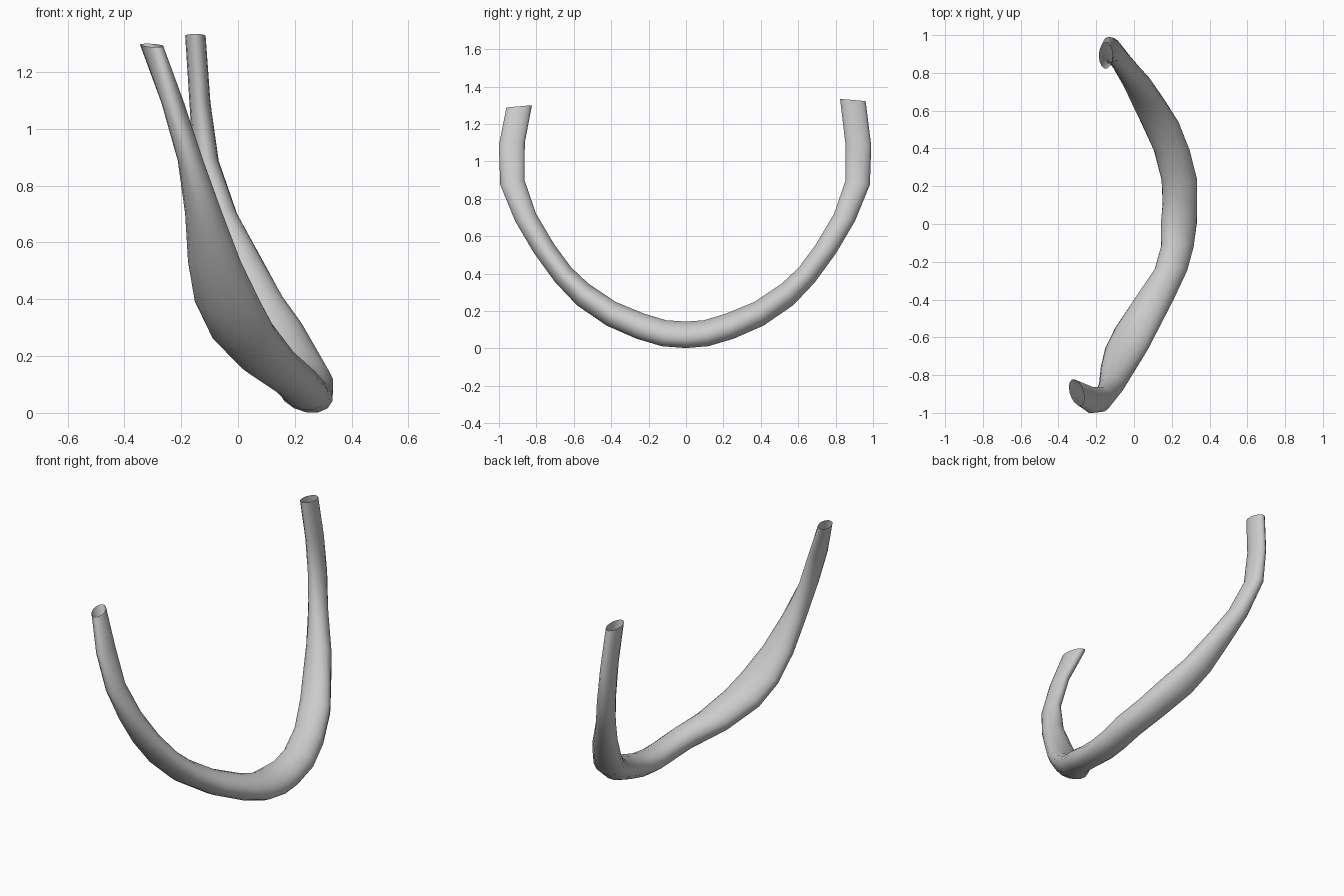
import bpy
import bmesh
import math

SIDES = 14

# Side profile of one arm, from the bottom to the tip:
# outer edge (y, z) and inner edge (y, z)
PROFILE = [
    ((.00, .00), (.00, .145)),
    ((.125, .01), (.10, .152)),
    ((.26, .05), (.22, .188)),
    ((.42, .12), (.37, .25)),
    ((.58, .23), (.515, .347)),
    ((.695, .352), (.607, .433)),
    ((.81, .51), (.697, .555)),
    ((.91, .68), (.795, .72)),
    ((.99, .875), (.857, .90)),
    ((.997, 1.085), (.855, 1.10)),
    ((.962, 1.305), (.822, 1.317)),
]

# Sideways sweep of each arm: centre x and half width, from bottom to tip
FRONT = [(.237, .097), (.23, .088), (.195, .088), (.105, .105), (.015, .116),
         (-.037, .115), (-.083, .093), (-.12, .066), (-.167, .045),
         (-.23, .04), (-.304, .041)]
BACK = [(.237, .097), (.243, .093), (.24, .095), (.20, .095), (.135, .10),
        (.075, .09), (.015, .074), (-.058, .055), (-.113, .045),
        (-.134, .037), (-.15, .036)]


def stations(sweep, sign):
    """Return (outer, inner, x, half width, lean) for each ring of one arm."""
    rings = []
    last = len(PROFILE) - 1
    for i, ((outer, inner), (x, half)) in enumerate(zip(PROFILE, sweep)):
        rise = sign * .017 if i == last else 0
        shift = -.005 if 0 < i < last else 0
        edges = [(sign * y + shift, z + rise) for y, z in (outer, inner)]
        # the section leans a little at the bottom and at the front tip
        lean = math.radians(15) * max(0, 1 - i / 4)
        if i == last and sign < 0:
            lean = math.radians(25)
        rings.append((*edges, x, half, lean))
    return rings


def add_ring(bm, outer, inner, x, half, lean):
    """Add one oval ring spanning the outer and inner edges."""
    verts = []
    for k in range(SIDES):
        angle = 2 * math.pi * k / SIDES
        t = (1 + math.sin(angle)) / 2
        y = outer[0] + (inner[0] - outer[0]) * t
        z = outer[1] + (inner[1] - outer[1]) * t
        verts.append(bm.verts.new((x + half * math.cos(angle + lean), y, z)))
    return verts


def make_material(name, colour):
    mat = bpy.data.materials.new(name)
    mat.use_nodes = True
    mat.diffuse_color = colour
    mat.node_tree.nodes["Principled BSDF"].inputs["Base Color"].default_value = colour
    return mat


cube = bpy.data.objects.get("Cube")
if cube:
    bpy.data.objects.remove(cube, do_unlink=True)

# Curved tube, open at both tips, skinned ring by ring from front to back
bm = bmesh.new()
path = stations(FRONT, -1)[::-1] + stations(BACK, 1)[1:]
rings = [add_ring(bm, *station) for station in path]
for a, b in zip(rings, rings[1:]):
    for k in range(SIDES):
        n = (k + 1) % SIDES
        bm.faces.new((a[k], a[n], b[n], b[k]))
bmesh.ops.recalc_face_normals(bm, faces=bm.faces)
for face in bm.faces:
    face.smooth = True

mesh = bpy.data.meshes.new("curved_tube")
bm.to_mesh(mesh)
bm.free()
mesh.materials.append(make_material("light grey", (.6, .6, .6, 1)))
tube = bpy.data.objects.new("curved_tube", mesh)
bpy.context.collection.objects.link(tube)
